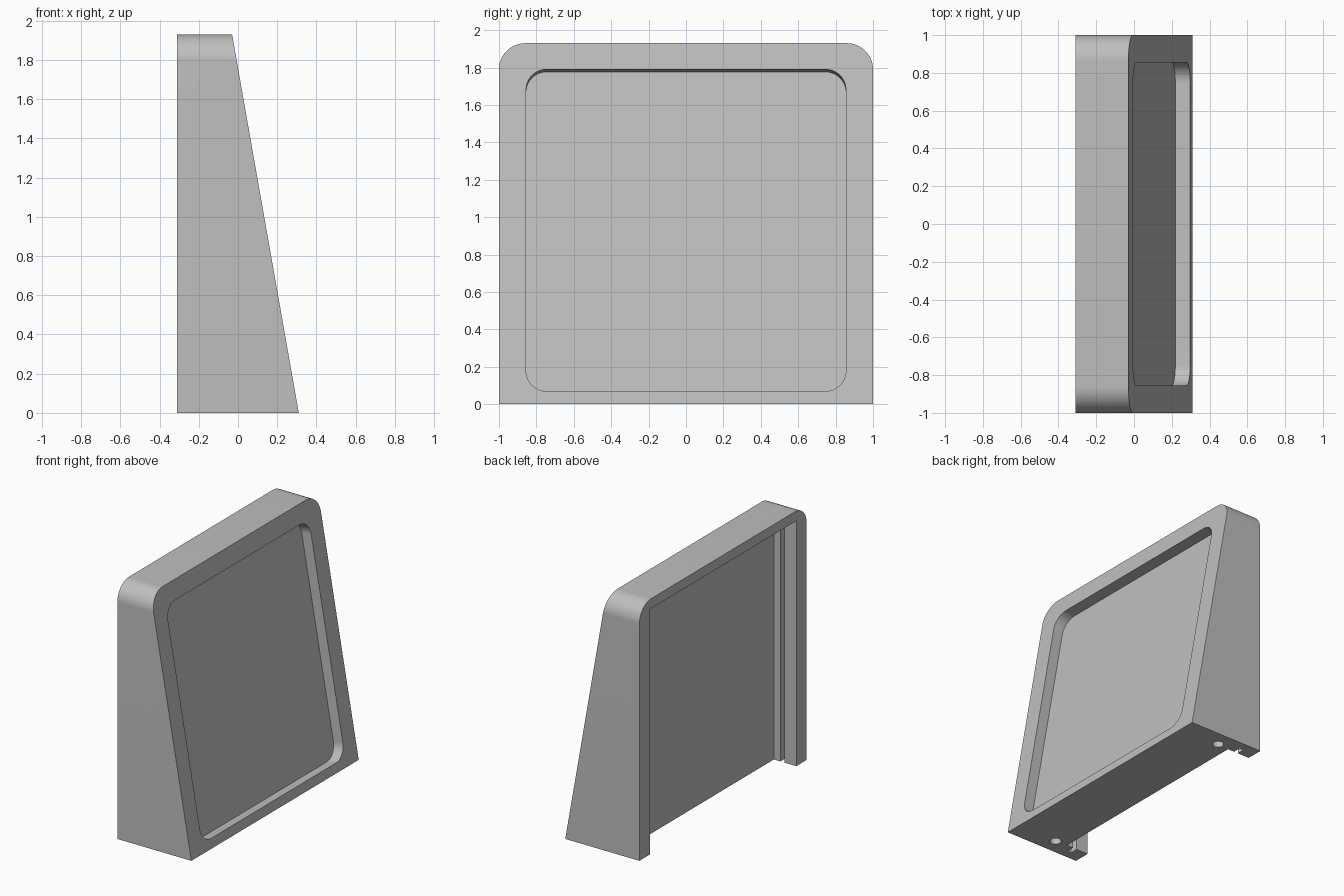
import bpy, bmesh, math
from mathutils import Matrix, Vector

cube = bpy.data.objects.get("Cube")
if cube:
    bpy.data.objects.remove(cube, do_unlink=True)

grey = bpy.data.materials.new("plain grey")
grey.use_nodes = True
grey.diffuse_color = (0.52, 0.52, 0.52, 1)
grey.node_tree.nodes["Principled BSDF"].inputs["Base Color"].default_value = grey.diffuse_color

HEIGHT, BACK, BASE, RIM = 1.93, -0.31, 0.31, -0.03
TILT = math.atan2(BASE - RIM, HEIGHT)
NORMAL = Vector((math.cos(TILT), 0, math.sin(TILT)))


def add_object(name, bm):
    bmesh.ops.recalc_face_normals(bm, faces=bm.faces)
    mesh = bpy.data.meshes.new(name)
    bm.to_mesh(mesh)
    bm.free()
    mesh.materials.append(grey)
    obj = bpy.data.objects.new(name, mesh)
    bpy.context.collection.objects.link(obj)
    return obj


def outline(width, bottom, top, r_bottom, r_top, steps=16):
    """Rounded rectangle as (y, z) points; zero radius gives a square corner."""
    pts = []
    for i, (sy, z, sz, r) in enumerate([(1, top, -1, r_top), (-1, top, -1, r_top),
                                        (-1, bottom, 1, r_bottom), (1, bottom, 1, r_bottom)]):
        cy, cz = sy * (width / 2 - r), z + sz * r
        for k in range(steps + 1 if r else 1):
            a = math.pi / 2 * (i + k / steps)
            pts.append((cy + r * math.cos(a), cz + r * math.sin(a)))
    return pts


def prism(pts, x0, x1):
    """Extrude a (y, z) outline along x."""
    bm = bmesh.new()
    face = bm.faces.new([bm.verts.new((x0, y, z)) for y, z in pts])
    ext = bmesh.ops.extrude_face_region(bm, geom=[face])["geom"]
    moved = [v for v in ext if isinstance(v, bmesh.types.BMVert)]
    bmesh.ops.translate(bm, verts=moved, vec=(x1 - x0, 0, 0))
    return bm


def box(x0, x1, y0, y1, z0, z1):
    bm = bmesh.new()
    bmesh.ops.create_cube(bm, size=1)
    bmesh.ops.scale(bm, verts=bm.verts, vec=(x1 - x0, y1 - y0, z1 - z0))
    bmesh.ops.translate(bm, verts=bm.verts,
                        vec=((x0 + x1) / 2, (y0 + y1) / 2, (z0 + z1) / 2))
    return bm


# Wedge housing: rounded block sliced by the sloping front plane
bm = prism(outline(2, 0, HEIGHT, 0, 0.14), BACK, BASE + 0.1)
cut = bmesh.ops.bisect_plane(bm, geom=bm.verts[:] + bm.edges[:] + bm.faces[:],
                             plane_co=(BASE, 0, 0), plane_no=NORMAL, clear_outer=True)
rim = [e for e in cut["geom_cut"] if isinstance(e, bmesh.types.BMEdge)]
bmesh.ops.contextual_create(bm, geom=rim)
housing = add_object("wedge_housing", bm)

# Shallow rounded recess in the sloping face
panel = prism(outline(1.71, 0.071, 1.818, 0.11, 0.11), -0.08, 0.1)
bmesh.ops.transform(panel, verts=panel.verts,
                    matrix=Matrix.Translation((BASE, 0, 0)) @ Matrix.Rotation(-TILT, 4, "Y"))
cutters = [add_object("panel_recess_cutter", panel)]

# Rear cavity, open at the back and the bottom
cutters.append(add_object("rear_cavity_cutter", box(BACK - 0.1, -0.122, -0.875, 0.875, -0.1, 1.855)))

# Sliding grooves in the side walls and round holes in the underside
for side, s in (("left", 1), ("right", -1)):
    y0, y1 = sorted((s * 0.85, s * 0.935))
    cutters.append(add_object(side + "_groove_cutter", box(-0.212, -0.177, y0, y1, -0.1, 1.855)))
    hole = bmesh.new()
    bmesh.ops.create_cone(hole, cap_ends=True, segments=32, radius1=0.04, radius2=0.04, depth=0.4,
                          matrix=Matrix.Translation((-0.025, s * 0.882, 0)))
    cutters.append(add_object(side + "_hole_cutter", hole))

# Apply the cuts, then discard the cutters
bpy.context.view_layer.objects.active = housing
for cutter in cutters:
    cutter.hide_render = True
    mod = housing.modifiers.new(cutter.name, "BOOLEAN")
    mod.operation, mod.solver, mod.object = "DIFFERENCE", "EXACT", cutter
    bpy.ops.object.modifier_apply(modifier=mod.name)
for cutter in cutters:
    bpy.data.objects.remove(cutter, do_unlink=True)

bpy.ops.object.select_all(action="DESELECT")
housing.select_set(True)
bpy.ops.object.shade_smooth_by_angle(angle=math.radians(30))
